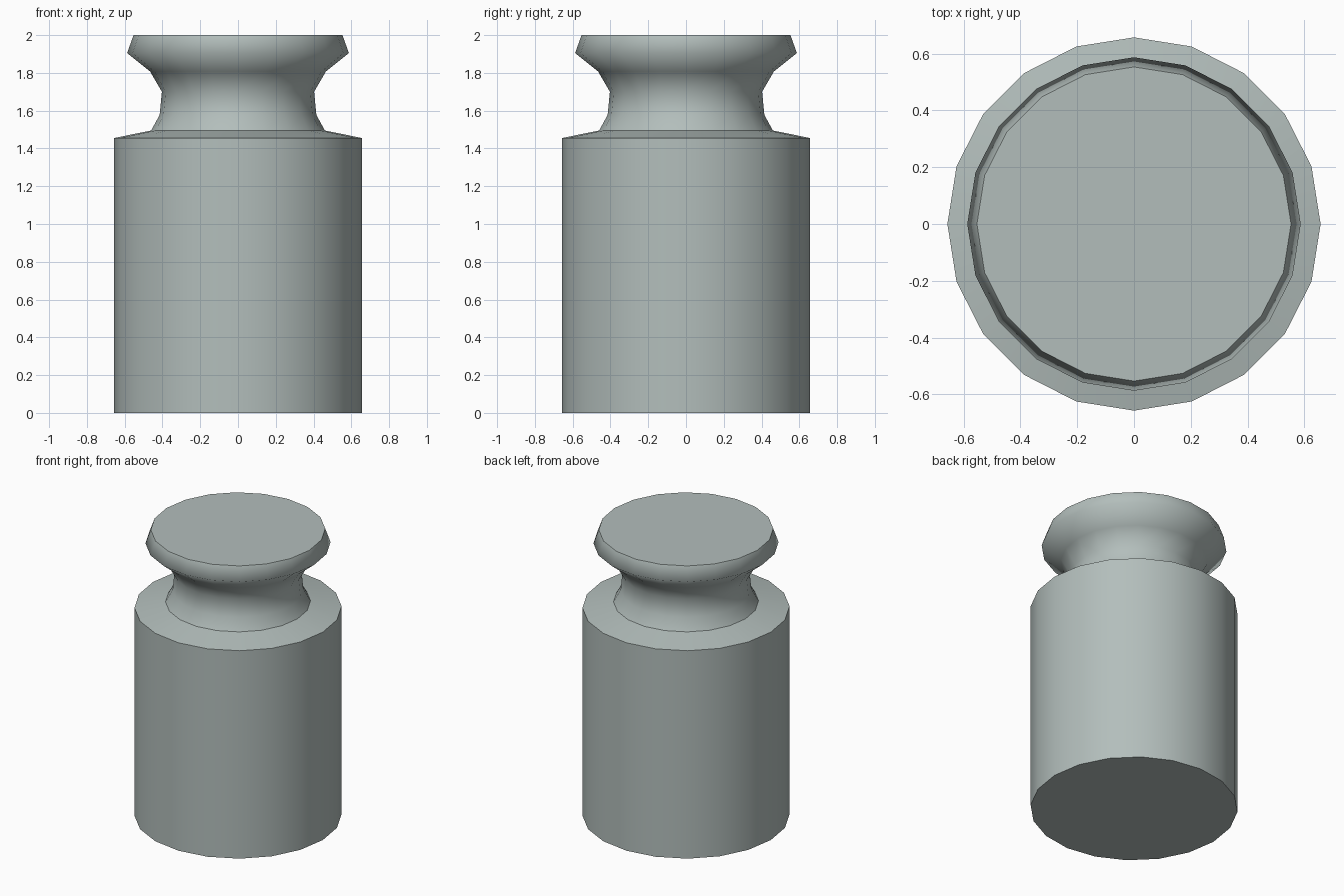
import bpy, bmesh, math

if "Cube" in bpy.data.objects:
    bpy.data.objects.remove(bpy.data.objects["Cube"])

SIDES = 20

metal = bpy.data.materials.new("grey_green_metal")
metal.diffuse_color = (0.45, 0.515, 0.50, 1.0)
metal.use_nodes = True
metal.node_tree.nodes["Principled BSDF"].inputs["Base Color"].default_value = metal.diffuse_color

# Lathe profile of the knobbed weight: (radius, height, ring is a hard edge)
PROFILE = [
    (0.657, 0.0, True),      # base rim
    (0.657, 1.455, True),    # shoulder rim
    (0.46, 1.495, True),     # foot of the neck
    (0.415, 1.577, False),
    (0.403, 1.70, False),    # narrowest part of the neck
    (0.465, 1.807, False),
    (0.587, 1.905, False),   # widest part of the knob
    (0.553, 2.0, True),      # knob top rim
]

bm = bmesh.new()
rings = []
for r, z, hard in PROFILE:
    rings.append([bm.verts.new((r * math.cos(2 * math.pi * i / SIDES),
                                r * math.sin(2 * math.pi * i / SIDES), z))
                  for i in range(SIDES)])

# Walls between neighbouring rings
for low, high in zip(rings, rings[1:]):
    for i in range(SIDES):
        j = (i + 1) % SIDES
        bm.faces.new((low[i], low[j], high[j], high[i])).smooth = True

# Flat bottom and top
bm.faces.new(list(reversed(rings[0])))
bm.faces.new(rings[-1])

# Hard edges around the rims
for ring, (r, z, hard) in zip(rings, PROFILE):
    if hard:
        for i in range(SIDES):
            bm.edges.get((ring[i], ring[(i + 1) % SIDES])).smooth = False

mesh = bpy.data.meshes.new("knobbed_weight")
bm.to_mesh(mesh)
bm.free()
mesh.materials.append(metal)
weight = bpy.data.objects.new("knobbed_weight", mesh)
bpy.context.collection.objects.link(weight)
